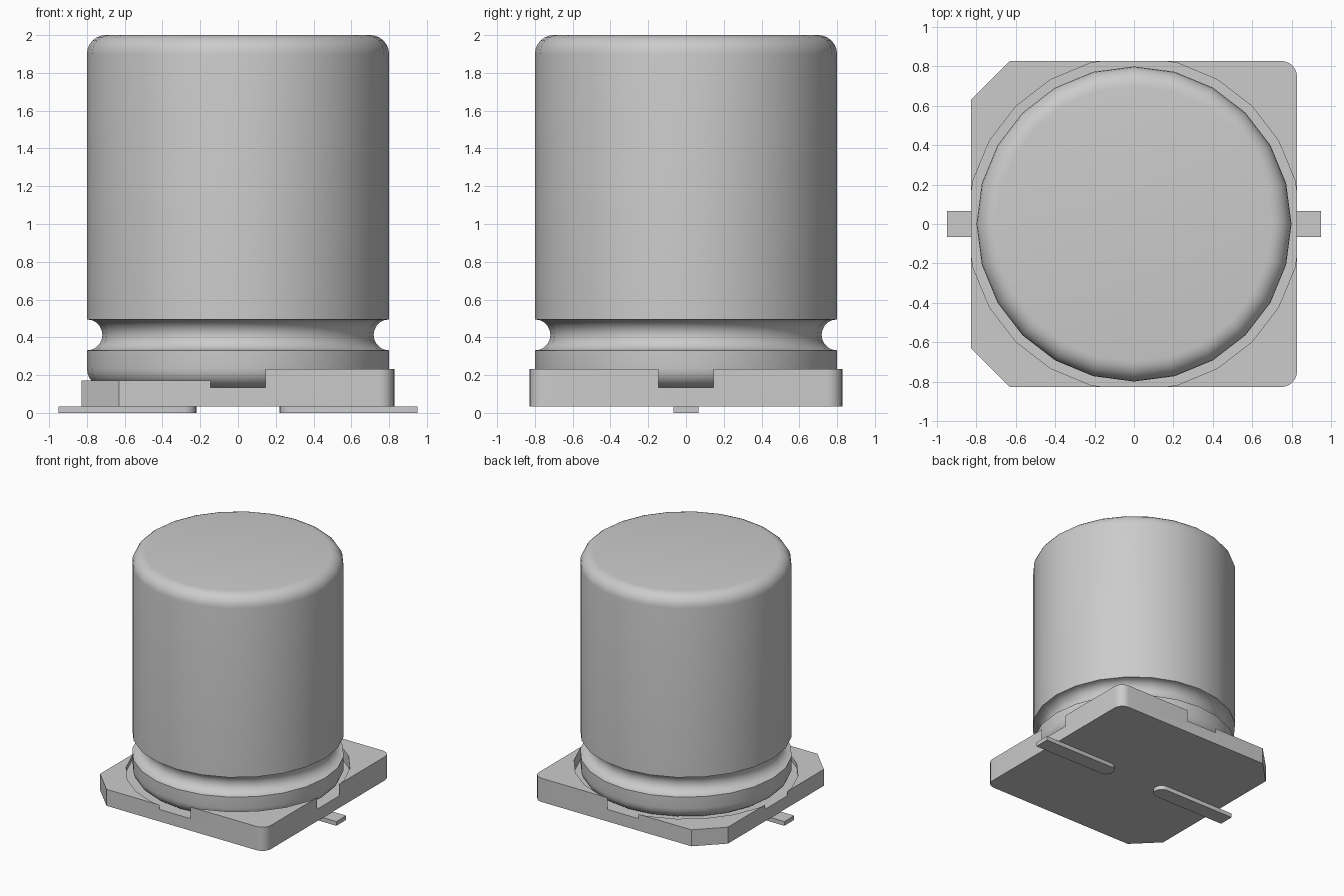
import bpy, bmesh, math

cube = bpy.data.objects.get("Cube")
if cube:
    bpy.data.objects.remove(cube, do_unlink=True)

SIDES = 24

grey = bpy.data.materials.new("light_grey")
grey.use_nodes = True
grey.diffuse_color = (0.6, 0.6, 0.6, 1)
grey.node_tree.nodes["Principled BSDF"].inputs["Base Color"].default_value = (0.6, 0.6, 0.6, 1)


def finish(bm, name, smooth=True):
    """Turn a bmesh into a named, coloured object."""
    bmesh.ops.recalc_face_normals(bm, faces=bm.faces[:])
    mesh = bpy.data.meshes.new(name)
    bm.to_mesh(mesh)
    bm.free()
    mesh.materials.append(grey)
    ob = bpy.data.objects.new(name, mesh)
    bpy.context.collection.objects.link(ob)
    if smooth:
        smooth_shade(ob)
    return ob


def activate(ob):
    bpy.ops.object.select_all(action='DESELECT')
    ob.select_set(True)
    bpy.context.view_layer.objects.active = ob


def smooth_shade(ob):
    activate(ob)
    bpy.ops.object.shade_smooth_by_angle(angle=math.radians(32))


def arc(cx, cy, r, a0, a1, n):
    """Points along an arc, angles in degrees."""
    angles = [math.radians(a0 + (a1 - a0) * i / n) for i in range(n + 1)]
    return [(cx + r * math.cos(a), cy + r * math.sin(a)) for a in angles]


def prism(outline, z0, z1, name, smooth=True):
    """Extrude a flat outline between two heights."""
    bm = bmesh.new()
    face = bm.faces.new([bm.verts.new((x, y, z0)) for x, y in outline])
    new = bmesh.ops.extrude_face_region(bm, geom=[face])["geom"]
    for v in new:
        if isinstance(v, bmesh.types.BMVert):
            v.co.z = z1
    return finish(bm, name, smooth)


def lathe(profile, name):
    """Spin a (radius, z) profile round z and cap both ends."""
    bm = bmesh.new()
    rings = []
    for r, z in profile:
        rings.append([bm.verts.new((x, y, z)) for x, y in arc(0, 0, r, 0, 360, SIDES)[:-1]])
    for a, b in zip(rings, rings[1:]):
        for i in range(SIDES):
            j = (i + 1) % SIDES
            bm.faces.new((a[i], a[j], b[j], b[i]))
    bm.faces.new(rings[0])
    bm.faces.new(rings[-1])
    return finish(bm, name)


def cut(target, cutter):
    """Subtract the cutter and remove it."""
    mod = target.modifiers.new("cut", 'BOOLEAN')
    mod.operation = 'DIFFERENCE'
    mod.solver = 'EXACT'
    mod.object = cutter
    activate(target)
    bpy.ops.object.modifier_apply(modifier=mod.name)
    bpy.data.objects.remove(cutter, do_unlink=True)


# Can: rounded bottom, semicircular groove, rounded top
can_profile = (arc(0.7, 0.235, 0.1, -90, 0, 6)
               + arc(0.8, 0.413, 0.082, 270, 90, 10)
               + arc(0.7, 1.9, 0.1, 0, 90, 6))
lathe(can_profile, "can")

# Base plate: rounded corners on +x, chamfered corners on -x
H = 0.828
R = 0.08
base_outline = (arc(H - R, -H + R, R, -90, 0, 6)
                + arc(H - R, H - R, R, 0, 90, 6)
                + [(-0.63, H), (-H, 0.63), (-H, -0.63), (-0.63, -H)])
base = prism(base_outline, 0.035, 0.232, "base_plate", False)

# Round pocket that breaks through the middle of each side
cut(base, prism(arc(0, 0, 0.847, 0, 360, SIDES)[:-1], 0.135, 0.5, "pocket_cutter", False))
# Lower the -x half of the rim
cut(base, prism([(-1, -1), (0, -1), (0, 1), (-1, 1)], 0.172, 0.6, "step_cutter", False))
smooth_shade(base)

# Flat leads with rounded inner ends
W = 0.065
for side, name in ((1, "left_lead"), (-1, "right_lead")):
    outline = [(0.95, -W), (0.95, W)] + arc(0.22 + W, 0, W, 90, 270, 10)
    prism([(side * x, y) for x, y in outline], 0.0, 0.035, name)
